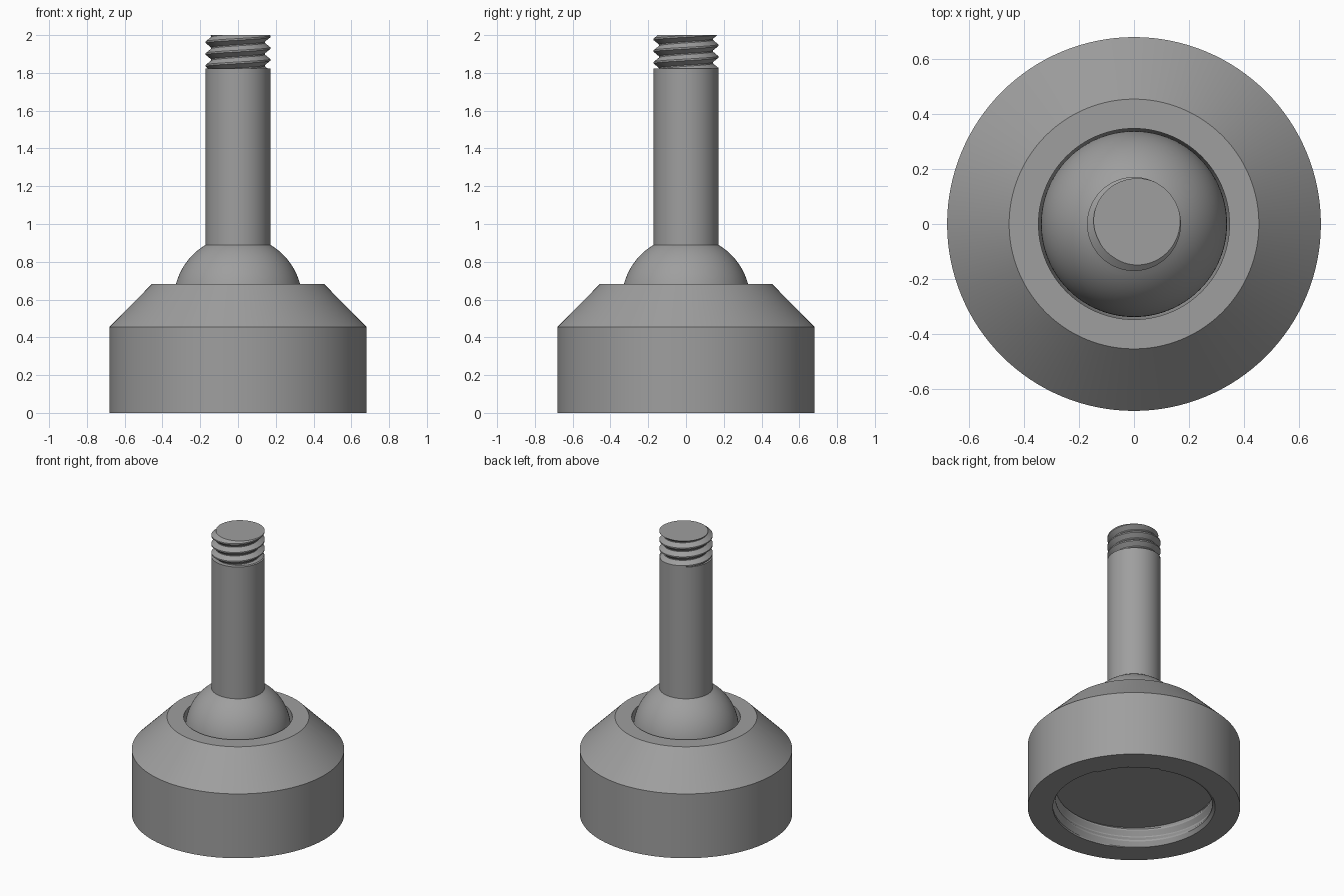
import bpy, bmesh, math

if "Cube" in bpy.data.objects:
    bpy.data.objects.remove(bpy.data.objects["Cube"])

steel = bpy.data.materials.new("steel_grey")
steel.diffuse_color = (0.345, 0.345, 0.345, 1)
steel.use_nodes = True
steel.node_tree.nodes["Principled BSDF"].inputs["Base Color"].default_value = steel.diffuse_color
SEG = 128
TOP = 2.0


def finish(name, bm, flip=False):
    bmesh.ops.remove_doubles(bm, verts=bm.verts, dist=1e-5)
    bmesh.ops.dissolve_degenerate(bm, dist=1e-5, edges=bm.edges)
    if flip:
        bmesh.ops.reverse_faces(bm, faces=bm.faces)
    mesh = bpy.data.meshes.new(name)
    bm.to_mesh(mesh)
    bm.free()
    ob = bpy.data.objects.new(name, mesh)
    bpy.context.collection.objects.link(ob)
    mesh.materials.append(steel)
    bpy.ops.object.select_all(action='DESELECT')
    ob.select_set(True)
    bpy.context.view_layer.objects.active = ob
    bpy.ops.object.shade_smooth_by_angle(angle=math.radians(25))
    return ob


def sheet(bm, columns):
    """Skin neighbouring columns of points with quads."""
    cols = [[bm.verts.new(p) for p in col] for col in columns]
    for a, b in zip(cols, cols[1:]):
        for i in range(len(a) - 1):
            bm.faces.new((a[i], b[i], b[i + 1], a[i + 1]))


def lathe(name, profile):
    """Revolve (radius, height) points, listed bottom to top on the outside."""
    bm = bmesh.new()
    angles = [2 * math.pi * j / SEG for j in range(SEG + 1)]
    sheet(bm, [[(r * math.cos(t), r * math.sin(t), z) for r, z in profile] for t in angles])
    return finish(name, bm)


def thread(name, root, crest, z0, z1, crest_z, pitch, end_radius=None, capped=False, flip=False):
    """Right-handed helical thread; crest_z is a crest height at angle 0."""
    knots = [(0.0, 1), (0.07, 1), (0.45, 0), (0.55, 0), (0.93, 1), (1.0, 1)]

    def radius(z, t):
        u = ((z - crest_z) / pitch - t / (2 * math.pi)) % 1.0
        for (a, ha), (b, hb) in zip(knots, knots[1:]):
            if u <= b:
                return root + (crest - root) * (ha + (hb - ha) * (u - a) / (b - a))

    turns = int((z1 - z0) / pitch) + 3
    start = math.floor((z0 - crest_z) / pitch) - 1
    bm = bmesh.new()
    columns = []
    for j in range(SEG + 1):
        t = 2 * math.pi * j / SEG
        col = []
        for k in range(start, start + turns + 1):
            for u, h in knots[1:]:
                z = crest_z + pitch * (k + u + t / (2 * math.pi))
                r = root + (crest - root) * h
                if z <= z0 or z >= z1:
                    z = min(max(z, z0), z1)
                    r = end_radius or radius(z, t)
                col.append((r * math.cos(t), r * math.sin(t), z))
        columns.append(col)
    sheet(bm, columns)
    if capped:
        bm.faces.new([bm.verts.new(c[-1]) for c in columns[:-1]])
    return finish(name, bm, flip)


# Housing: chamfered cup whose socket is a straight bore ending in a round bowl
CZ = 0.597
SOCKET = 0.348
bowl = [(SOCKET * math.cos(i * math.pi / 48), CZ - SOCKET * math.sin(i * math.pi / 48))
        for i in range(24)] + [(0, CZ - SOCKET)]
lathe("housing", [(0.52, 0), (0.681, 0), (0.681, 0.455), (0.455, 0.683),
                  (SOCKET, 0.683)] + bowl)

# Internal thread in the underside recess, closed by a flat plug
thread("housing_thread", 0.523, 0.502, 0.0, 0.148, -0.01, 0.08, end_radius=0.52, flip=True)
lathe("plug", [(0, 0.148), (0.525, 0.148), (0.525, 0.24), (0, 0.24)])

# Ball of the joint, trimmed where the stem starts
R = 0.339
STEM = 0.171
last = math.acos(STEM / R)
arc = [-math.pi / 2 + (last + math.pi / 2) * i / 48 for i in range(49)]
ball = [(max(R * math.cos(a), 0), CZ + R * math.sin(a)) for a in arc]
lathe("ball", ball)

# Stem and its threaded tip
lathe("stem", [(STEM, ball[-1][1]), (STEM, 1.822), (0, 1.822)])
thread("tip_thread", 0.142, STEM, 1.822, TOP, 1.993, 0.062, capped=True)
